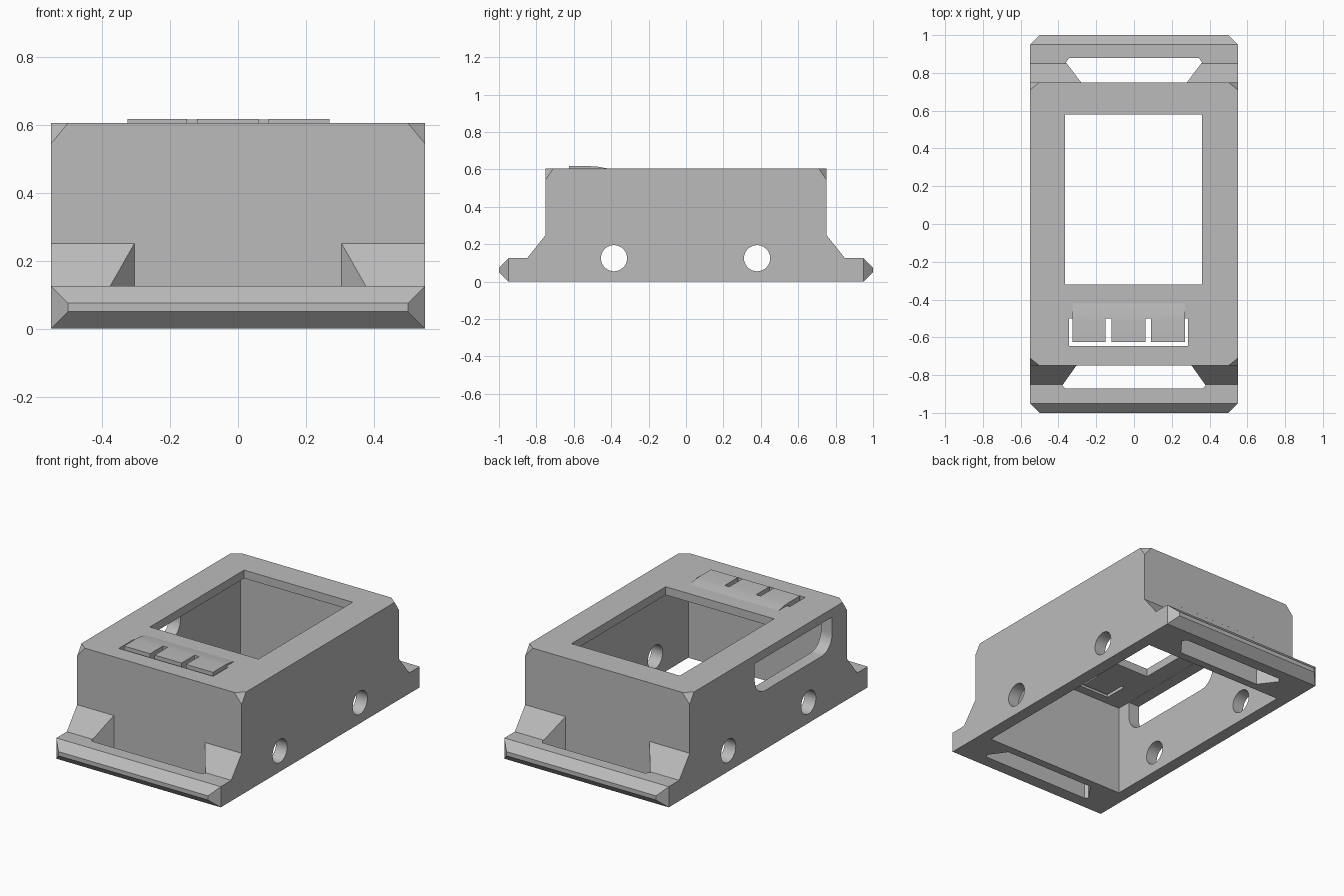
import bpy, bmesh, math
from mathutils import Vector

if "Cube" in bpy.data.objects:
    bpy.data.objects.remove(bpy.data.objects["Cube"])

grey = bpy.data.materials.new("matte grey")
grey.use_nodes = True
grey.diffuse_color = (0.5, 0.5, 0.5, 1)
grey.node_tree.nodes["Principled BSDF"].inputs["Base Color"].default_value = (0.5, 0.5, 0.5, 1)


def prism(name, outline, axis, lo, hi):
    """Extrude a 2D outline along x (outline is y, z) or z (outline is x, y)."""
    bm = bmesh.new()
    place = (lambda p: (lo, *p)) if axis == "x" else (lambda p: (*p, lo))
    face = bm.faces.new([bm.verts.new(place(p)) for p in outline])
    step = Vector((hi - lo, 0, 0)) if axis == "x" else Vector((0, 0, hi - lo))
    new = bmesh.ops.extrude_face_region(bm, geom=[face])["geom"]
    bmesh.ops.translate(bm, vec=step, verts=[v for v in new if isinstance(v, bmesh.types.BMVert)])
    bmesh.ops.recalc_face_normals(bm, faces=bm.faces)
    mesh = bpy.data.meshes.new(name)
    bm.to_mesh(mesh)
    bm.free()
    mesh.materials.append(grey)
    obj = bpy.data.objects.new(name, mesh)
    bpy.context.collection.objects.link(obj)
    return obj


def box(name, x0, x1, y0, y1, z0, z1):
    return prism(name, [(x0, y0), (x1, y0), (x1, y1), (x0, y1)], "z", z0, z1)


def arc(cy, cz, r, a0, a1, n):
    angles = [math.radians(a0 + (a1 - a0) * i / n) for i in range(n + 1)]
    return [(cy + r * math.cos(a), cz + r * math.sin(a)) for a in angles]


def cut(target, cutter):
    mod = target.modifiers.new("cut", "BOOLEAN")
    mod.operation, mod.solver, mod.object = "DIFFERENCE", "EXACT", cutter
    bpy.context.view_layer.objects.active = target
    bpy.ops.object.modifier_apply(modifier=mod.name)


TOP, CEILING, HALF = 0.605, 0.555, 0.55

# Housing: side profile with a bevelled foot and gusset slope at each end
end = [(0.95, 0), (1, 0.05), (1, 0.075), (0.95, 0.125), (0.85, 0.125), (0.75, 0.25), (0.75, TOP)]
housing = prism("housing", end + [(-y, z) for y, z in reversed(end)], "x", -HALF, HALF)

# Trim the foot corners and the four top corners
bm = bmesh.new()
bm.from_mesh(housing.data)
for sx in (-1, 1):
    for sy in (-1, 1):
        for point, normal in (((0.5, 1, 0), (1, 1, 0)), ((0.5, 0.75, TOP), (1.2, 1.5, 1))):
            flip = Vector((sx, sy, 1))
            geom = bm.verts[:] + bm.edges[:] + bm.faces[:]
            bmesh.ops.bisect_plane(bm, geom=geom, plane_co=Vector(point) * flip,
                                   plane_no=Vector(normal) * flip, clear_outer=True)
            bmesh.ops.holes_fill(bm, edges=[e for e in bm.edges if e.is_boundary])
bmesh.ops.recalc_face_normals(bm, faces=bm.faces)
bm.to_mesh(housing.data)
bm.free()

# Raised button pad with a ramp that fades into the top
pad = prism("button_pad", [(-0.625, CEILING + 0.01), (-0.625, 0.617), (-0.51, 0.617), (-0.47, 0.614),
                           (-0.42, TOP), (-0.42, CEILING + 0.01)], "x", -0.325, 0.27)

# Hollow inside and screen opening
cutters = [box("cavity", -0.475, 0.475, -0.7, 0.7, -0.1, CEILING),
           box("window", -0.365, 0.36, -0.32, 0.58, 0.5, 0.7)]

# Side slot with rounded lower corners, on one side only
slot = [(0.13, CEILING - 0.001), (-0.61, CEILING - 0.001)]
slot += arc(-0.51, 0.455, 0.1, 180, 270, 8) + arc(0.03, 0.455, 0.1, 270, 360, 8)
cutters.append(prism("side_slot", slot, "x", -0.7, -0.4))

# Round holes through both side walls
for y in (-0.385, 0.38):
    cutters.append(prism("bolt_hole", arc(y, 0.125, 0.07, 0, 350, 35), "x", -0.7, 0.7))

# Strap openings through each foot, between the gussets
for side, near, far, depth in ((-1, 0.305, 0.38, 0.872), (1, 0.28, 0.36, 0.88)):
    half = [(near, 0.7498), (far, 0.855), (far - 0.017, depth)]
    outline = half + [(-x, y) for x, y in reversed(half)]
    cutters.append(prism("strap_opening", [(x, y * side) for x, y in outline], "z", -0.1, 0.3))

for cutter in cutters:
    cut(housing, cutter)

# Thin slits that separate the buttons
slits = [box("slit", -0.345, 0.285, -0.645, -0.6249, 0.5, 0.7)]
for x0, x1 in ((-0.345, -0.325), (-0.15, -0.12), (0.06, 0.09), (0.27, 0.285)):
    slits.append(box("slit", x0, x1, -0.635, -0.5, 0.5, 0.7))
for slit in slits:
    cut(housing, slit)
for slit in slits[2:4]:
    cut(pad, slit)

for helper in cutters + slits:
    bpy.data.objects.remove(helper)

# Smooth the round holes and keep the flat edges crisp
for obj in (housing, pad):
    bpy.ops.object.select_all(action="DESELECT")
    obj.select_set(True)
    bpy.context.view_layer.objects.active = obj
    bpy.ops.object.shade_smooth_by_angle(angle=math.radians(20))
